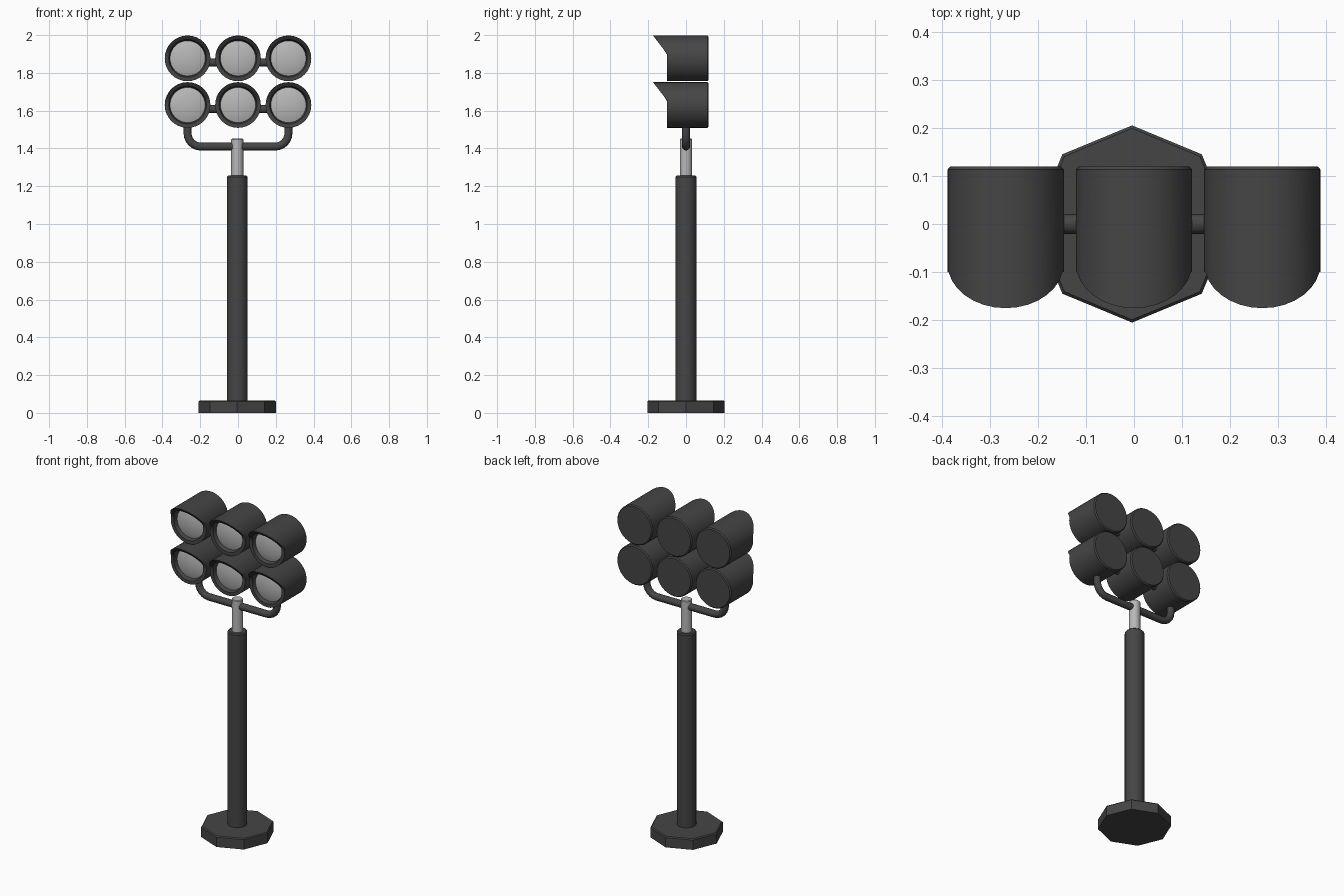
import bpy, bmesh, math
from mathutils import Vector

if "Cube" in bpy.data.objects:
    bpy.data.objects.remove(bpy.data.objects["Cube"])


def material(name, v):
    m = bpy.data.materials.new(name)
    m.diffuse_color = (v, v, v, 1)
    m.use_nodes = True
    m.node_tree.nodes["Principled BSDF"].inputs["Base Color"].default_value = m.diffuse_color
    return m


DARK = material("dark grey metal", 0.06)
LIGHT = material("light grey", 0.48)


def finish(name, bm, mat, angle=None):
    bmesh.ops.recalc_face_normals(bm, faces=bm.faces)
    me = bpy.data.meshes.new(name)
    bm.to_mesh(me)
    bm.free()
    ob = bpy.data.objects.new(name, me)
    bpy.context.collection.objects.link(ob)
    me.materials.append(mat)
    if angle:
        bpy.ops.object.select_all(action='DESELECT')
        ob.select_set(True)
        bpy.context.view_layer.objects.active = ob
        bpy.ops.object.shade_smooth_by_angle(angle=math.radians(angle))
    return ob


def lathe(bm, profile, n, place):
    """Skin rings of (radius, along); place(radius, angle, along) gives the point."""
    rings = []
    for r, t in profile:
        if r == 0:
            rings.append([bm.verts.new(place(0, 0, t))])
        else:
            rings.append([bm.verts.new(place(r, math.tau * i / n, t)) for i in range(n)])
    for a, b in zip(rings, rings[1:]):
        for i in range(n):
            j = (i + 1) % n
            vs = [a[i % len(a)], a[j % len(a)], b[j % len(b)], b[i % len(b)]]
            bm.faces.new(list(dict.fromkeys(vs)))


def column(name, r, z0, z1, n, bevel, mat, angle):
    bm = bmesh.new()
    lathe(bm, [(0, z0), (r, z0), (r, z1 - bevel), (r - bevel, z1), (0, z1)], n,
          lambda r, a, z: Vector((r * math.cos(a) - 0.004, r * math.sin(a), z)))
    return finish(name, bm, mat, angle)


# Stand
column("base", 0.205, 0, 0.066, 8, 0.006, DARK, None)
column("main_pole", 0.055, 0.06, 1.256, 16, 0.006, DARK, 35)
column("upper_pole", 0.032, 1.24, 1.452, 16, 0.004, LIGHT, 35)


def tube(name, pts, r, n=12):
    """Round tube along a path lying in the XZ plane."""
    bm = bmesh.new()
    rings = []
    for k, p in enumerate(pts):
        d = (pts[min(k + 1, len(pts) - 1)] - pts[max(k - 1, 0)]).normalized()
        side = Vector((-d.z, 0, d.x))
        rings.append([bm.verts.new(p + side * r * math.cos(math.tau * i / n)
                                   + Vector((0, r * math.sin(math.tau * i / n), 0)))
                      for i in range(n)])
    for a, b in zip(rings, rings[1:]):
        for i in range(n):
            j = (i + 1) % n
            bm.faces.new((a[i], a[j], b[j], b[i]))
    bm.faces.new(rings[0])
    bm.faces.new(rings[-1])
    return finish(name, bm, DARK, 40)


# U-shaped yoke with rounded corners
X, Z, R = 0.267, 1.41, 0.07
half = [Vector((X, 0, 1.56))]
for i in range(7):
    a = -math.pi / 2 * i / 6
    half.append(Vector((X - R + R * math.cos(a), 0, Z + R + R * math.sin(a))))
tube("yoke", half + [Vector((-p.x, 0, p.z)) for p in reversed(half)], 0.021)

# Lamps: hooded housings, domed lenses and cross bars
HOUSING = [(0, 0.12), (0.115, 0.12), (0.121, 0.113), (0.121, -0.1),
           (0.1, -0.1), (0.093, -0.075), (0, -0.075)]
LENS = [(0.094, -0.07), (0.093, -0.078), (0.075, -0.084),
        (0.05, -0.089), (0.025, -0.092), (0, -0.093)]
for row, cz in (("lower", 1.63), ("upper", 1.877)):
    for col, cx in (("left", -X), ("middle", 0), ("right", X)):
        def place(r, a, y):
            dz = r * math.sin(a)
            if y == -0.1:  # front edge slants forward to form the hood
                y -= max(0, dz - 0.0236) * 0.77
            return Vector((cx + r * math.cos(a), y, cz + dz))

        bm = bmesh.new()
        lathe(bm, HOUSING, 32, place)
        finish(f"{row}_{col}_housing", bm, DARK, 35)
        bm = bmesh.new()
        lathe(bm, LENS, 32, place)
        finish(f"{row}_{col}_lens", bm, LIGHT, 40)
    tube(f"{row}_cross_bar", [Vector((-X, 0, cz - 0.022)), Vector((X, 0, cz - 0.022))], 0.021)
